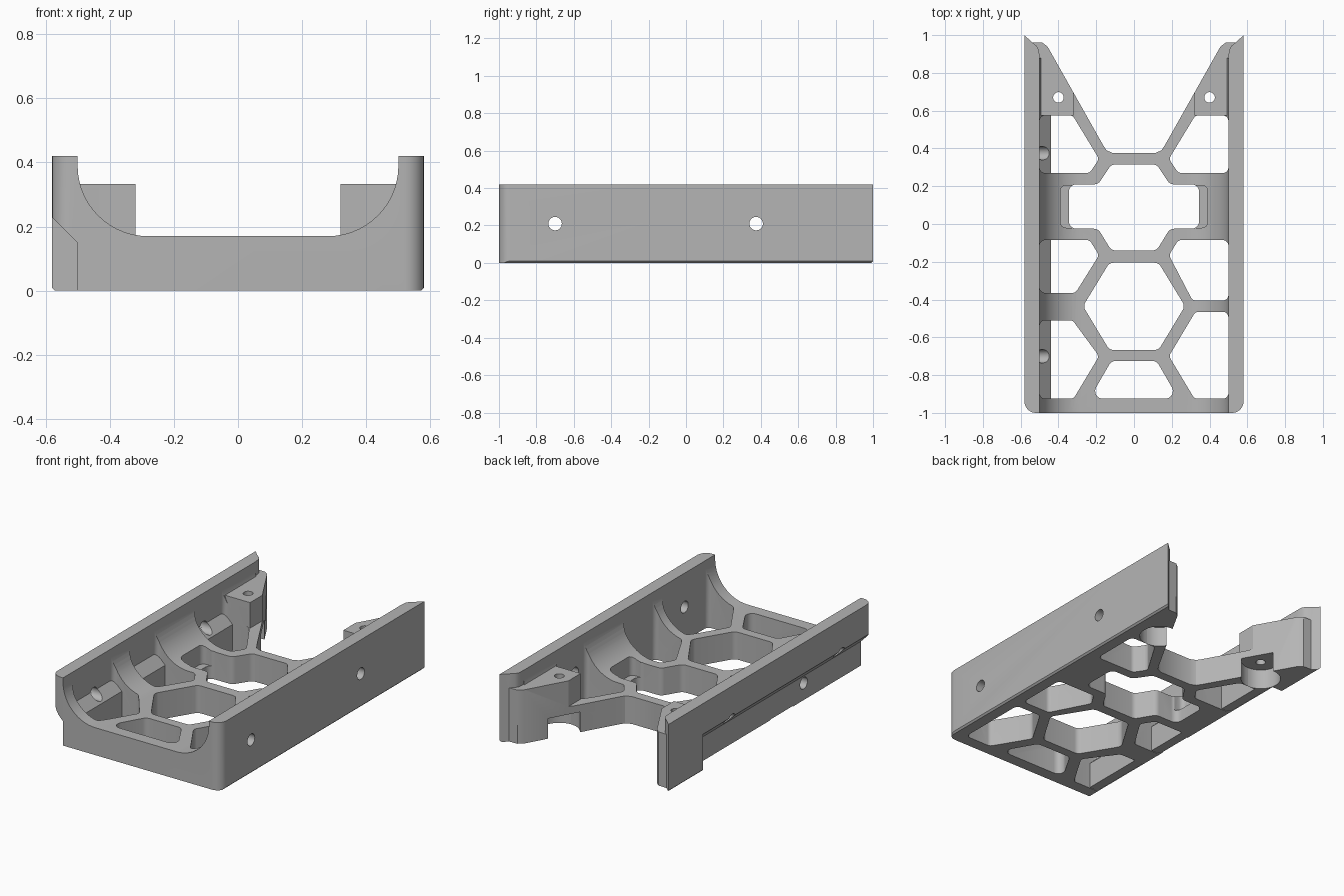
import bpy, bmesh, math
from mathutils import Vector

cube = bpy.data.objects.get("Cube")
if cube:
    bpy.data.objects.remove(cube, do_unlink=True)

grey = bpy.data.materials.new("mid_grey")
grey.use_nodes = True
grey.diffuse_color = (0.46, 0.46, 0.46, 1)
grey.node_tree.nodes["Principled BSDF"].inputs["Base Color"].default_value = grey.diffuse_color


def rounded(points, r=0.04, steps=5):
    """Round every corner of a polygon with a tangent arc."""
    out = []
    n = len(points)
    for i in range(n):
        p = Vector(points[i])
        a = (Vector(points[i - 1]) - p).normalized()
        b = (Vector(points[(i + 1) % n]) - p).normalized()
        half = a.angle(b) / 2
        shortest = min((Vector(points[i - 1]) - p).length,
                       (Vector(points[(i + 1) % n]) - p).length)
        t = min(r / math.tan(half), 0.48 * shortest)
        radius = t * math.tan(half)
        centre = p + (a + b).normalized() * radius / math.sin(half)
        v0, v1 = p + a * t - centre, p + b * t - centre
        turn = v0.angle_signed(v1)
        for k in range(steps + 1):
            ang = -turn * k / steps
            c, s = math.cos(ang), math.sin(ang)
            out.append((centre.x + v0.x * c - v0.y * s, centre.y + v0.x * s + v0.y * c))
    return out


def circle(x, y, r, n=32):
    return [(x + r * math.cos(math.tau * i / n), y + r * math.sin(math.tau * i / n))
            for i in range(n)]


def prism(name, points, axis, lo, hi):
    """Extrude a 2D outline: axis z takes (x, y), y takes (x, z), x takes (y, z)."""
    place = {"z": lambda u, v, w: (u, v, w),
             "y": lambda u, v, w: (u, w, v),
             "x": lambda u, v, w: (w, u, v)}[axis]
    bm = bmesh.new()
    rings = [[bm.verts.new(place(u, v, w)) for u, v in points] for w in (lo, hi)]
    for ring in rings:
        bm.faces.new(ring)
    n = len(points)
    for i in range(n):
        j = (i + 1) % n
        bm.faces.new((rings[0][i], rings[0][j], rings[1][j], rings[1][i]))
    bmesh.ops.recalc_face_normals(bm, faces=bm.faces)
    mesh = bpy.data.meshes.new(name)
    bm.to_mesh(mesh)
    bm.free()
    mesh.materials.append(grey)
    obj = bpy.data.objects.new(name, mesh)
    bpy.context.collection.objects.link(obj)
    return obj


def combine(target, tool, operation):
    tool.hide_render = True
    mod = target.modifiers.new(operation, "BOOLEAN")
    mod.operation, mod.object, mod.solver = operation, tool, "EXACT"
    bpy.context.view_layer.objects.active = target
    bpy.ops.object.modifier_apply(modifier=mod.name)
    bpy.data.objects.remove(tool, do_unlink=True)


def cut(target, points, axis, lo, hi):
    combine(target, prism("cutter", points, axis, lo, hi), "DIFFERENCE")


def add(target, points, axis, lo, hi):
    combine(target, prism("addition", points, axis, lo, hi), "UNION")


def flip(points):
    return [(-x, y) for x, y in reversed(points)]


def symmetric(points):
    return points + flip(points)


# Channel: floor and two side walls joined by broad fillets
R = 0.22
half = [(0.57, 0), (0.58, 0.01), (0.58, 0.42), (0.5, 0.42)]
half += [(0.28 + R * math.cos(t), 0.39 - R * math.sin(t))
         for t in [math.pi / 2 * k / 14 for k in range(15)]]
tray = prism("bracket_tray", symmetric(half), "y", -1, 1)

# Mounting blocks at the rear
for s in (1, -1):
    block = [(0.32 * s, 0.575), (0.55 * s, 0.575), (0.55 * s, 0.99), (0.32 * s, 0.99)]
    add(tray, block, "z", 0.005, 0.333)

# Plan outline: rounded front corners, splayed rear opening, pointed wall tips
corner = [(0.52 + 0.06 * math.sin(t), -0.94 - 0.06 * math.cos(t))
          for t in [math.pi / 2 * k / 6 for k in range(7)]]
plan = corner + [(0.58, 1), (0.54, 0.962), (0.485, 0.96), (0.458, 0.94),
                 (0.165, 0.42), (0.145, 0.39), (0.11, 0.375)]
combine(tray, prism("plan", symmetric(plan), "z", -0.1, 0.6), "INTERSECT")

# Rounded inner ends of the upper walls
for s in (1, -1):
    end = [(0.45, 0.88), (0.5, 0.88), (0.503, 0.92), (0.515, 0.942), (0.54, 0.962), (0.45, 1.1)]
    cut(tray, end if s > 0 else flip(end), "z", 0.333, 0.6)

# Honeycomb openings along the centre
hexagon = [(0.13, -0.667), (0.27, -0.435), (0.13, -0.205)]
front_cell = [(0.235, -0.925), (0.12, -0.725)]
centre_cell = [(0.12, -0.14), (0.19, -0.025), (0.345, -0.025),
               (0.345, 0.21), (0.19, 0.21), (0.12, 0.315)]
for cell in (hexagon, front_cell, centre_cell):
    cut(tray, rounded(symmetric(cell)), "z", -0.1, 0.6)

# Shallow side steps of the centre opening
for s in (1, -1):
    step = [(0.3 * s, -0.02), (0.39 * s, -0.02), (0.39 * s, 0.205), (0.3 * s, 0.205)]
    cut(tray, rounded(step, 0.03), "z", 0.08, 0.6)

# Side openings; the rib near the middle is wider on the right
for s, rib_front, rib_back in ((1, -0.465, -0.405), (-1, -0.51, -0.365)):
    cells = [
        [(0.5, 0.27), (0.5, 0.575), (0.325, 0.575), (0.185, 0.345), (0.235, 0.27)],
        [(0.5, rib_back), (0.5, -0.085), (0.235, -0.085), (0.185, -0.165), (0.31, rib_back)],
        [(0.5, -0.925), (0.5, rib_front), (0.325, rib_front), (0.185, -0.7), (0.32, -0.925)],
    ]
    for cell in cells:
        cut(tray, rounded(cell if s > 0 else flip(cell), 0.03), "z", -0.1, 0.6)

# Inset lower wall on the right, then the sloped rebate outside it
add(tray, [(-0.53, 0.004), (-0.44, 0.004), (-0.44, 0.165), (-0.501, 0.226), (-0.53, 0.226)],
    "y", -0.94, 0.62)
cut(tray, [(-0.7, -0.1), (-0.5, -0.1), (-0.5, 0.15), (-0.7, 0.35)], "y", -1.1, 0.66)

# Cross holes through both walls and a blind hole in the right rib
for y in (-0.7, 0.375):
    cut(tray, circle(y, 0.21, 0.036), "x", -0.8, 0.8)
cut(tray, circle(-0.44, 0.105, 0.036), "x", -0.8, -0.33)

# Screw holes in the blocks with wide counterbores beneath
for s in (1, -1):
    cut(tray, circle(0.4 * s, 0.67, 0.028), "z", 0.05, 0.6)
    cut(tray, circle(0.385 * s, 0.69, 0.115, 40), "z", -0.1, 0.125)

bpy.ops.object.select_all(action="DESELECT")
tray.select_set(True)
bpy.context.view_layer.objects.active = tray
bpy.ops.object.shade_smooth_by_angle(angle=math.radians(28))
